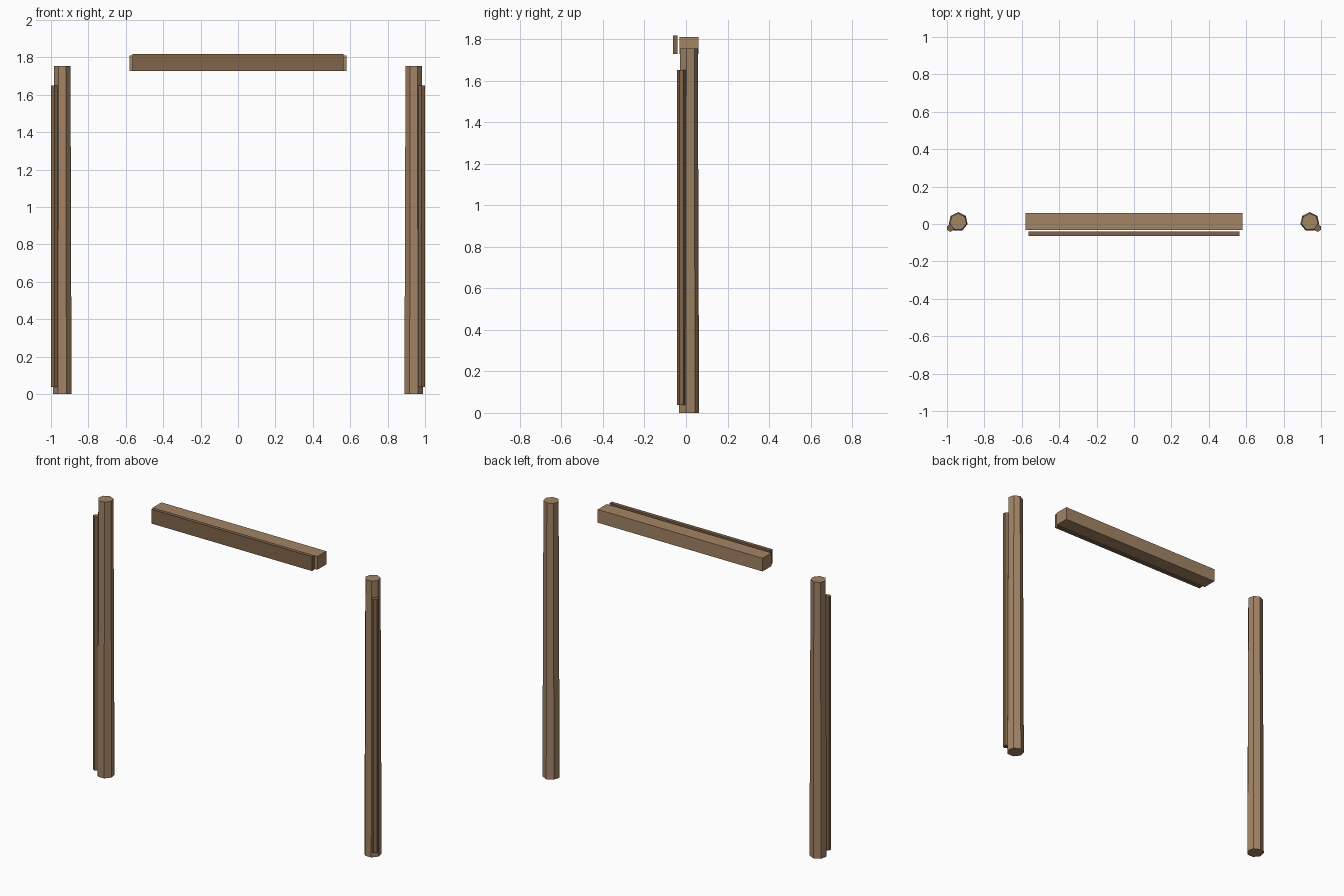
import bpy, math

if "Cube" in bpy.data.objects:
    bpy.data.objects.remove(bpy.data.objects["Cube"])


def material(name, color):
    m = bpy.data.materials.new(name)
    m.diffuse_color = (*color, 1)
    m.use_nodes = True
    m.node_tree.nodes["Principled BSDF"].inputs["Base Color"].default_value = m.diffuse_color
    return m


wood = material("wood", (0.36, 0.23, 0.13))
dark_wood = material("dark_wood", (0.22, 0.13, 0.07))


def box(name, lo, hi, mat):
    center = [(a + b) / 2 for a, b in zip(lo, hi)]
    bpy.ops.mesh.primitive_cube_add(size=1, location=center)
    ob = bpy.context.object
    ob.name = name
    ob.scale = [b - a for a, b in zip(lo, hi)]
    bpy.ops.object.transform_apply(location=False, rotation=False, scale=True)
    ob.data.materials.append(mat)


def pole(name, x, y, z0, z1, r0, r1, sides, mat):
    # Upright tapered prism with one corner pointing to +y
    bpy.ops.mesh.primitive_cone_add(vertices=sides, radius1=r0, radius2=r1,
                                    depth=z1 - z0, location=(x, y, (z0 + z1) / 2))
    ob = bpy.context.object
    ob.name = name
    ob.data.materials.append(mat)


# Side posts with a thin strip on each outer front corner
for side, s in (("left", -1), ("right", 1)):
    pole(side + "_post", s * 0.94, 0.0115, 0, 1.755, 0.0515, 0.0455, 7, wood)
    pole(side + "_strip", s * 0.982, -0.022, 0.037, 1.65, 0.0205, 0.0205, 6, dark_wood)

# Lintel beam and the facing board just in front of it
box("lintel_beam", (-0.58, -0.031, 1.727), (0.58, 0.059, 1.811), wood)
box("facing_board", (-0.565, -0.063, 1.727), (0.565, -0.04, 1.818), dark_wood)
